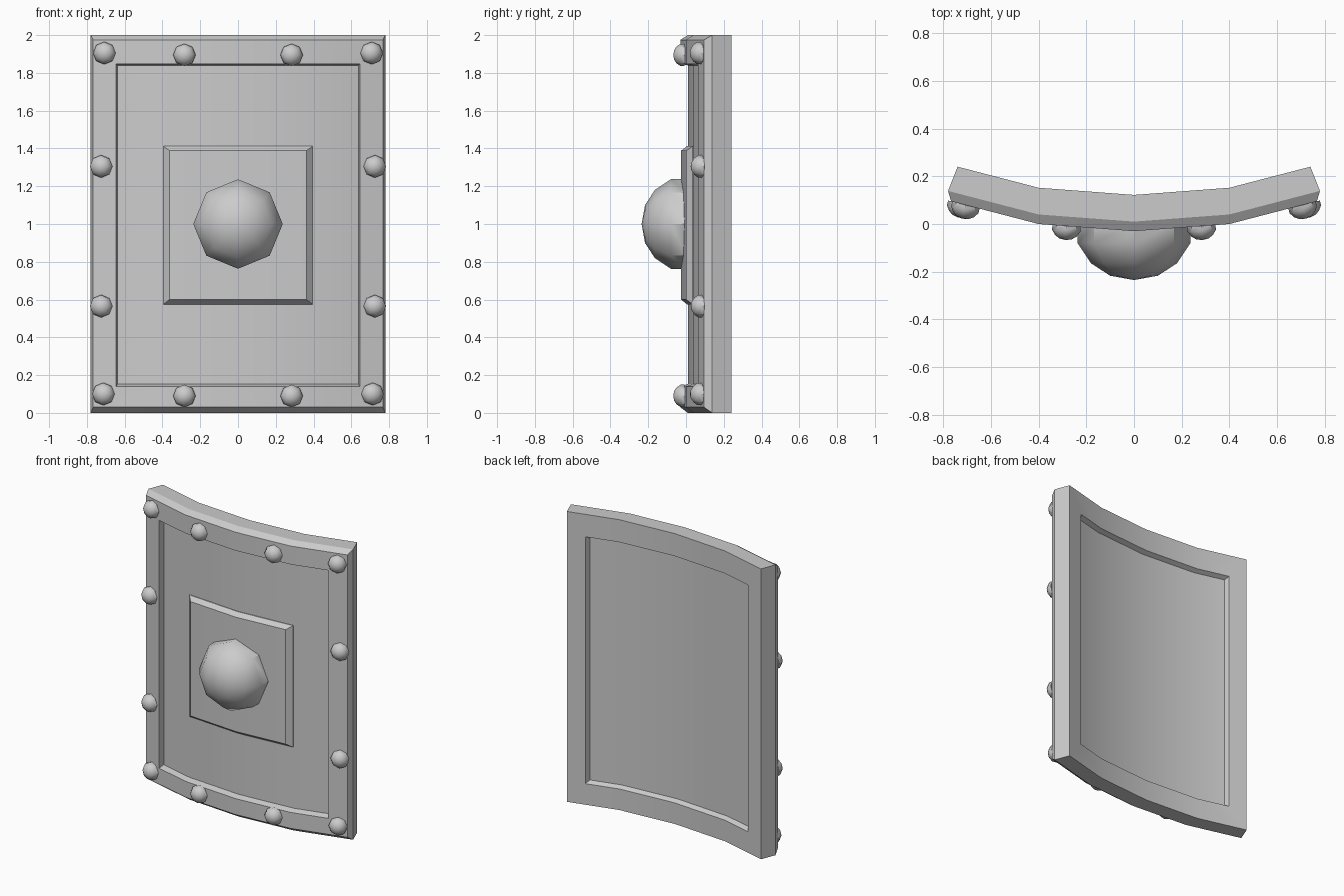
import bpy, bmesh, math
from mathutils import Matrix

if "Cube" in bpy.data.objects:
    bpy.data.objects.remove(bpy.data.objects["Cube"])


def front_y(x):
    """Height of the curved shield front at x."""
    a = abs(x)
    return -0.03 + 0.075 * a if a <= 0.4 else (a - 0.4) * 0.26


def finish(name, bm, angle):
    bmesh.ops.recalc_face_normals(bm, faces=bm.faces)
    me = bpy.data.meshes.new(name)
    bm.to_mesh(me)
    bm.free()
    ob = bpy.data.objects.new(name, me)
    bpy.context.collection.objects.link(ob)
    bpy.ops.object.select_all(action='DESELECT')
    ob.select_set(True)
    bpy.context.view_layer.objects.active = ob
    bpy.ops.object.shade_smooth_by_angle(angle=math.radians(angle))
    return ob


def curved_slab(name, loops):
    """Join rectangular loops (half width, bottom, top, depth) bent to the shield curve."""
    bm = bmesh.new()
    rings = []
    for hx, z0, z1, d in loops:
        inner = [-0.4, 0, 0.4] if hx > 0.4 else [0]
        xs = [-hx] + inner + [hx]
        rings.append([bm.verts.new((x, front_y(x) + d, z))
                      for z, row in ((z0, xs), (z1, xs[::-1])) for x in row])
    n = len(rings[0])
    for a, b in zip(rings, rings[1:]):
        for i in range(n):
            j = (i + 1) % n
            bm.faces.new((a[i], a[j], b[j], b[i]))
    for r in (rings[0], rings[-1]):
        for i in range(n // 2 - 1):
            bm.faces.new((r[i], r[i + 1], r[n - 2 - i], r[n - 1 - i]))
    return finish(name, bm, 20)


def dome(name, x, y, z, size):
    """Eight-sided dome pointing outward along the shield normal."""
    bm = bmesh.new()
    profile = [(0.237, 0), (0.237, 0.08), (0.18, 0.165), (0.10, 0.217)]
    rings = [[bm.verts.new((r * math.cos(k * math.pi / 4), -h, r * math.sin(k * math.pi / 4)))
              for k in range(8)] for r, h in profile]
    tip = bm.verts.new((0, -0.235, 0))
    for a, b in zip(rings, rings[1:]):
        for i in range(8):
            j = (i + 1) % 8
            bm.faces.new((a[i], a[j], b[j], b[i]))
    for i in range(8):
        bm.faces.new((rings[-1][i], rings[-1][(i + 1) % 8], tip))
    bm.faces.new(rings[0])
    slope = 0 if x == 0 else math.copysign(0.075 if abs(x) < 0.4 else 0.26, x)
    bm.transform(Matrix.Translation((x, y, z)) @ Matrix.Rotation(math.atan(slope), 4, 'Z')
                 @ Matrix.Scale(size, 4))
    return finish(name, bm, 40)


# Shield: recessed front panel, chamfered rim, recessed back panel
curved_slab("shield_body", [
    (0.637, 0.153, 1.84, 0.04), (0.645, 0.14, 1.848, 0),
    (0.767, 0.03, 1.975, 0), (0.78, 0, 2, 0.04),
    (0.74, 0, 2, 0.152), (0.62, 0.145, 1.845, 0.152), (0.61, 0.16, 1.83, 0.12)])

# Raised centre plate
curved_slab("centre_plate", [
    (0.395, 0.575, 1.412, 0.045), (0.395, 0.575, 1.412, 0.035), (0.362, 0.6, 1.388, 0.004)])

# Central boss
dome("boss", 0, 0, 1.0, 1)

# Rim rivets, mirrored left and right
for x, z in ((0.705, 1.905), (0.283, 1.895), (0.722, 1.305),
             (0.722, 0.565), (0.71, 0.1), (0.283, 0.09)):
    for s in (-1, 1):
        dome("rivet", s * x, front_y(x), z, 0.25)
